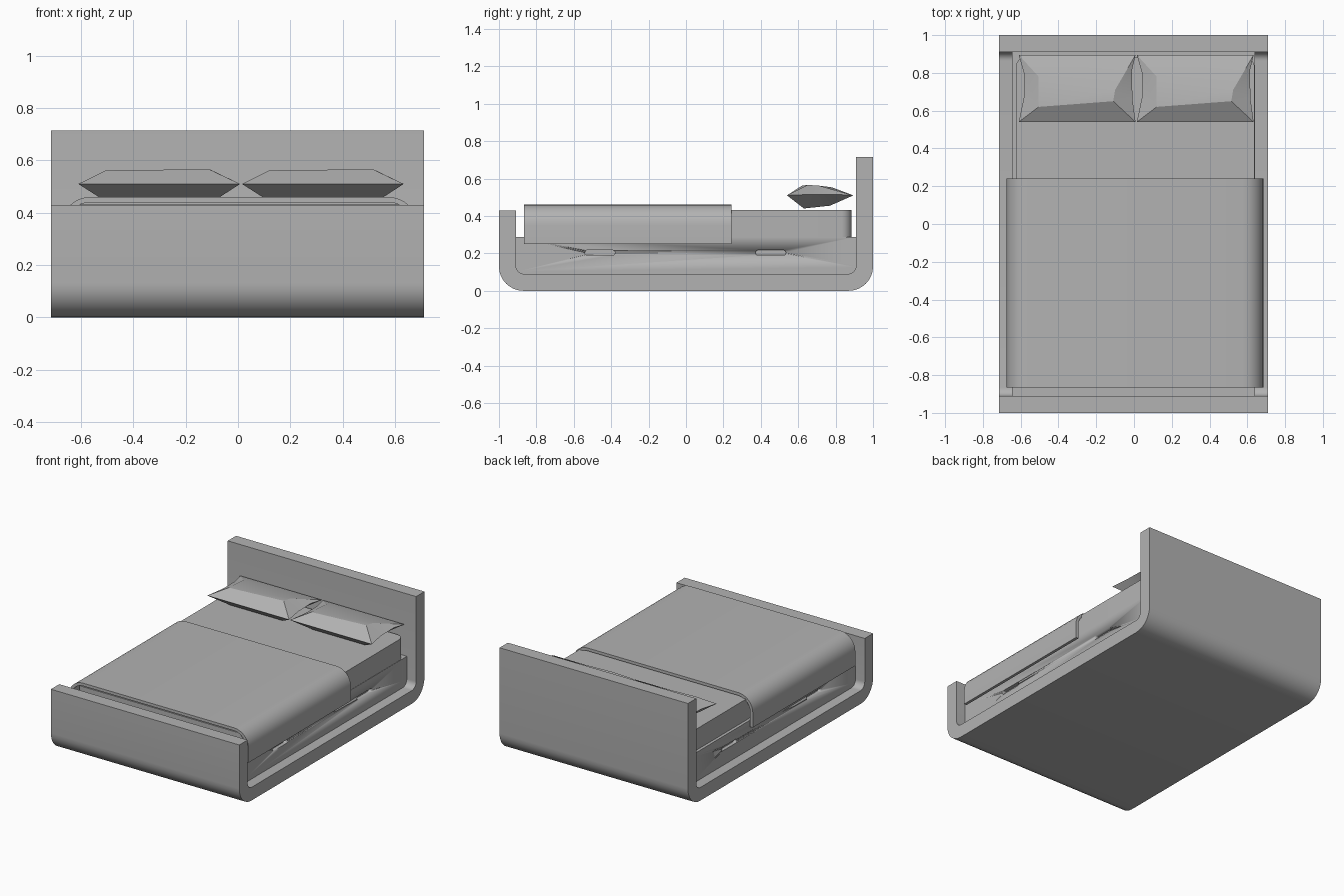
import bpy, bmesh, math
from mathutils import Vector

if "Cube" in bpy.data.objects:
    bpy.data.objects.remove(bpy.data.objects["Cube"])

grey = bpy.data.materials.new("plain grey")
grey.diffuse_color = (0.45, 0.45, 0.45, 1)
grey.use_nodes = True
grey.node_tree.nodes["Principled BSDF"].inputs["Base Color"].default_value = grey.diffuse_color


def make(name, bm, smooth=30):
    bmesh.ops.recalc_face_normals(bm, faces=bm.faces)
    me = bpy.data.meshes.new(name)
    bm.to_mesh(me)
    bm.free()
    me.materials.append(grey)
    ob = bpy.data.objects.new(name, me)
    bpy.context.collection.objects.link(ob)
    bpy.ops.object.select_all(action='DESELECT')
    bpy.context.view_layer.objects.active = ob
    ob.select_set(True)
    bpy.ops.object.shade_smooth_by_angle(angle=math.radians(smooth))
    return ob


def arc(cx, cy, r, a0, a1, n=8):
    return [(cx + r * math.cos(math.radians(a0 + (a1 - a0) * i / n)),
             cy + r * math.sin(math.radians(a0 + (a1 - a0) * i / n))) for i in range(n + 1)]


def prism(name, pts, axis, lo, hi):
    """Extrude a closed 2D profile along x, y or z."""
    place = {'x': lambda p, t: (t, p[0], p[1]),
             'y': lambda p, t: (p[0], t, p[1]),
             'z': lambda p, t: (p[0], p[1], t)}[axis]
    bm = bmesh.new()
    a = [bm.verts.new(place(p, lo)) for p in pts]
    b = [bm.verts.new(place(p, hi)) for p in pts]
    n = len(pts)
    bm.faces.new(a)
    bm.faces.new(b[::-1])
    for i in range(n):
        bm.faces.new((a[i], a[(i + 1) % n], b[(i + 1) % n], b[i]))
    return make(name, bm)


def rounded(x0, x1, y0, y1, r):
    return (arc(x1 - r, y1 - r, r, 0, 90) + arc(x0 + r, y1 - r, r, 90, 180)
            + arc(x0 + r, y0 + r, r, 180, 270) + arc(x1 - r, y0 + r, r, 270, 360))


# One continuous bent frame: footboard, floor and headboard
outer = [(-1, 0.43)] + arc(-0.87, 0.13, 0.13, 180, 270) + arc(0.87, 0.13, 0.13, 270, 360) + [(1, 0.715)]
inner = [(0.91, 0.715)] + arc(0.865, 0.135, 0.045, 0, -90) + arc(-0.865, 0.135, 0.045, 270, 180) + [(-0.91, 0.43)]
prism("bed_frame", outer + inner, 'x', -0.715, 0.71)

# Drawer base, fitted to the frame's inner curve
base_profile = ([(0.91, 0.288)] + arc(0.865, 0.135, 0.045, 0, -90)
                + arc(-0.865, 0.135, 0.045, 270, 180) + [(-0.91, 0.288)])
base = prism("drawer_base", base_profile, 'x', -0.645, 0.64)

# Recessed drawer grips on both sides
for x in (-0.645, 0.64):
    for y in (-0.46, 0.453):
        cutter = prism("grip_cutter", rounded(y - 0.081, y + 0.081, 0.19, 0.217, 0.0132),
                       'x', x - 0.025, x + 0.025)
        cutter.hide_render = True
        cutter.hide_viewport = True
        mod = base.modifiers.new("grip", 'BOOLEAN')
        mod.operation = 'DIFFERENCE'
        mod.solver = 'EXACT'
        mod.object = cutter

# Mattress with rounded upright corners
prism("mattress", rounded(-0.625, 0.638, -0.86, 0.885, 0.055), 'z', 0.288, 0.432)

# Blanket draped over the mattress
over = [(0.685, 0.25)] + arc(0.575, 0.35, 0.11, 0, 90) + arc(-0.565, 0.35, 0.11, 90, 180) + [(-0.675, 0.25)]
under = [(-0.655, 0.25)] + arc(-0.565, 0.35, 0.09, 180, 90) + arc(0.575, 0.35, 0.09, 90, 0) + [(0.665, 0.25)]
prism("blanket", over + under, 'y', -0.865, 0.242)


# Pillows: a flat seam ring joined to a small top and bottom panel
def pillow(name, dx):
    seam = [(-0.61, 0.54, 0.51), (0.008, 0.54, 0.51), (-0.008, 0.66, 0.515), (-0.012, 0.81, 0.515),
            (0.008, 0.895, 0.51), (-0.61, 0.895, 0.51), (-0.583, 0.80, 0.515), (-0.583, 0.67, 0.515)]
    top = [(-0.505, 0.62, 0.562), (-0.11, 0.65, 0.566), (-0.10, 0.71, 0.562), (-0.505, 0.78, 0.553)]
    bottom = [(-0.50, 0.63, 0.44), (-0.10, 0.63, 0.44), (-0.10, 0.77, 0.455), (-0.50, 0.77, 0.455)]
    bm = bmesh.new()
    s, t, b = [[bm.verts.new(Vector(p) + Vector((dx, 0, 0))) for p in ring] for ring in (seam, top, bottom)]
    for p in (t, b):
        bm.faces.new(p)
        bm.faces.new((s[0], s[1], p[1], p[0]))
        bm.faces.new((s[4], s[5], p[3], p[2]))
        for i, j, k in ((1, 1, 2), (5, 3, 0)):
            bm.faces.new((s[i], s[i + 1], p[j]))
            bm.faces.new((s[i + 1], s[i + 2], p[k], p[j]))
            bm.faces.new((s[i + 2], s[(i + 3) % 8], p[k]))
    make(name, bm, 25)


pillow("left_pillow", 0)
pillow("right_pillow", 0.625)
